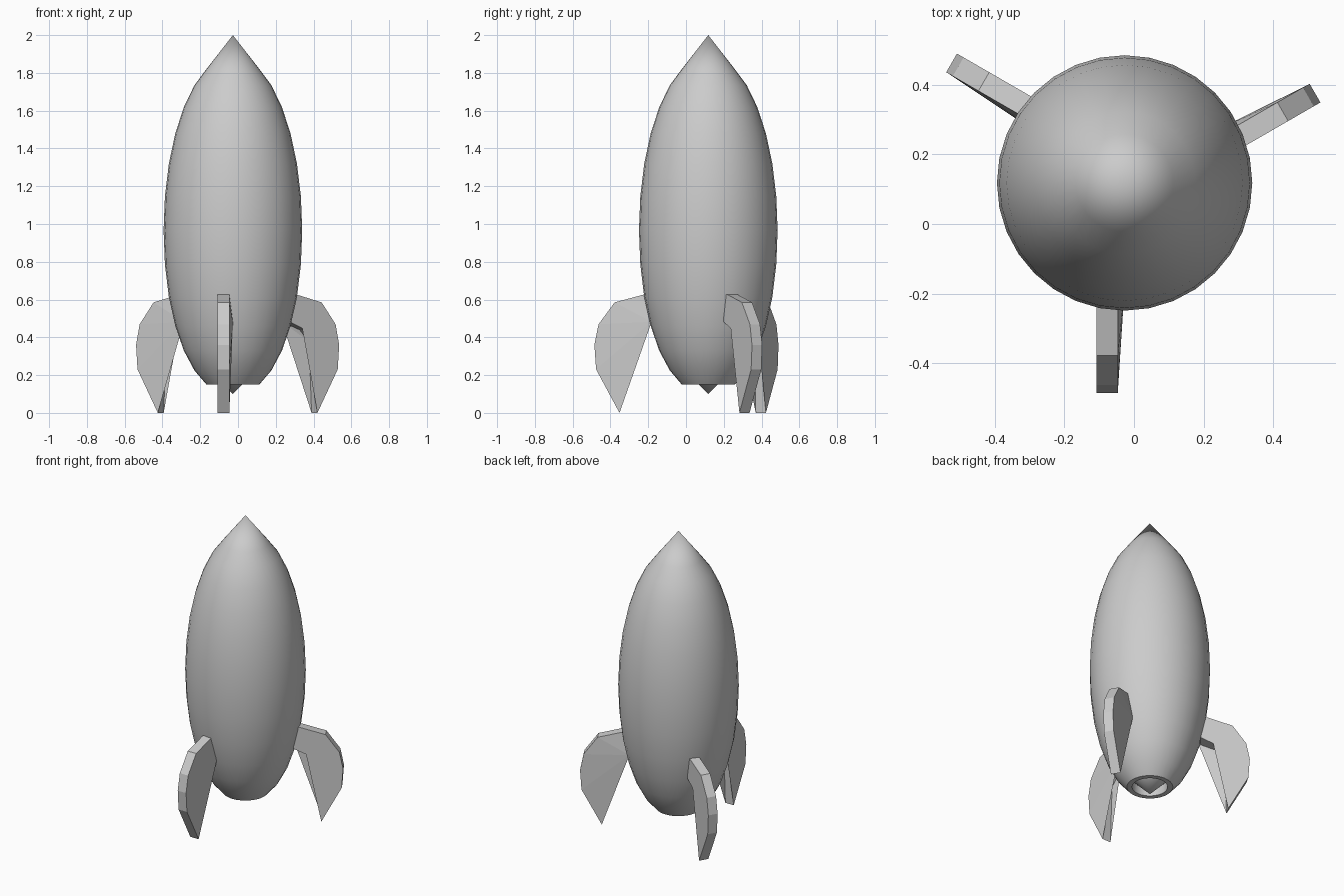
import bpy, bmesh, math
from mathutils import Vector, Matrix

if "Cube" in bpy.data.objects:
    bpy.data.objects.remove(bpy.data.objects["Cube"])

CENTRE = Vector((-0.027, 0.118, 0))
SEGMENTS = 32


def finish(bm, name, smooth_angle=None):
    bmesh.ops.recalc_face_normals(bm, faces=bm.faces)
    mesh = bpy.data.meshes.new(name)
    bm.to_mesh(mesh)
    bm.free()
    ob = bpy.data.objects.new(name, mesh)
    bpy.context.collection.objects.link(ob)
    if smooth_angle:
        bpy.ops.object.select_all(action='DESELECT')
        ob.select_set(True)
        bpy.context.view_layer.objects.active = ob
        bpy.ops.object.shade_smooth_by_angle(angle=math.radians(smooth_angle))
    return ob


# Body: stretched sphere profile with a drawn-out nose and a recessed exhaust cone
profile = [(0, 2.0)]
for k in range(2, 11):
    a = k * math.pi / 16
    profile.append((0.367 * math.sin(a), 0.966 + 0.924 * math.cos(a)))
profile += [(0.305, 0.46), (0.26, 0.33), (0.204, 0.225), (0.14, 0.15),
            (0.108, 0.15), (0.108, 0.21), (0, 0.10)]

bm = bmesh.new()
verts = [bm.verts.new(CENTRE + Vector((r, 0, z))) for r, z in profile]
edges = [bm.edges.new(pair) for pair in zip(verts, verts[1:])]
bmesh.ops.spin(bm, geom=verts + edges, cent=CENTRE, axis=(0, 0, 1),
               angle=2 * math.pi, steps=SEGMENTS)
bmesh.ops.remove_doubles(bm, verts=bm.verts, dist=0.0005)
finish(bm, "rocket_body", 30)

# Fins: hooked outline (distance from axis, height), set slightly off the axis
outline = [(0.31, 0.627), (0.34, 0.627), (0.496, 0.585), (0.581, 0.469),
           (0.603, 0.36), (0.594, 0.23), (0.47, 0.0), (0.454, 0.378),
           (0.396, 0.44), (0.30, 0.482)]


def make_fin(name, degrees):
    bm = bmesh.new()
    sides = [[bm.verts.new((s, n, z)) for s, z in outline] for n in (-0.081, -0.019)]
    sides[1][-1].co.y = 0.0  # flared lower root corner
    a, b = sides
    bm.faces.new(a)
    bm.faces.new(b)
    for i in range(len(outline)):
        j = (i + 1) % len(outline)
        bm.faces.new((a[i], a[j], b[j], b[i]))
    bmesh.ops.triangulate(bm, faces=[f for f in bm.faces if len(f.verts) > 4])
    bm.transform(Matrix.Translation(CENTRE)
                 @ Matrix.Rotation(math.radians(degrees), 4, 'Z'))
    return finish(bm, name)


for name, degrees in (("fin_front", -90), ("fin_right", 30), ("fin_left", 150)):
    make_fin(name, degrees)
